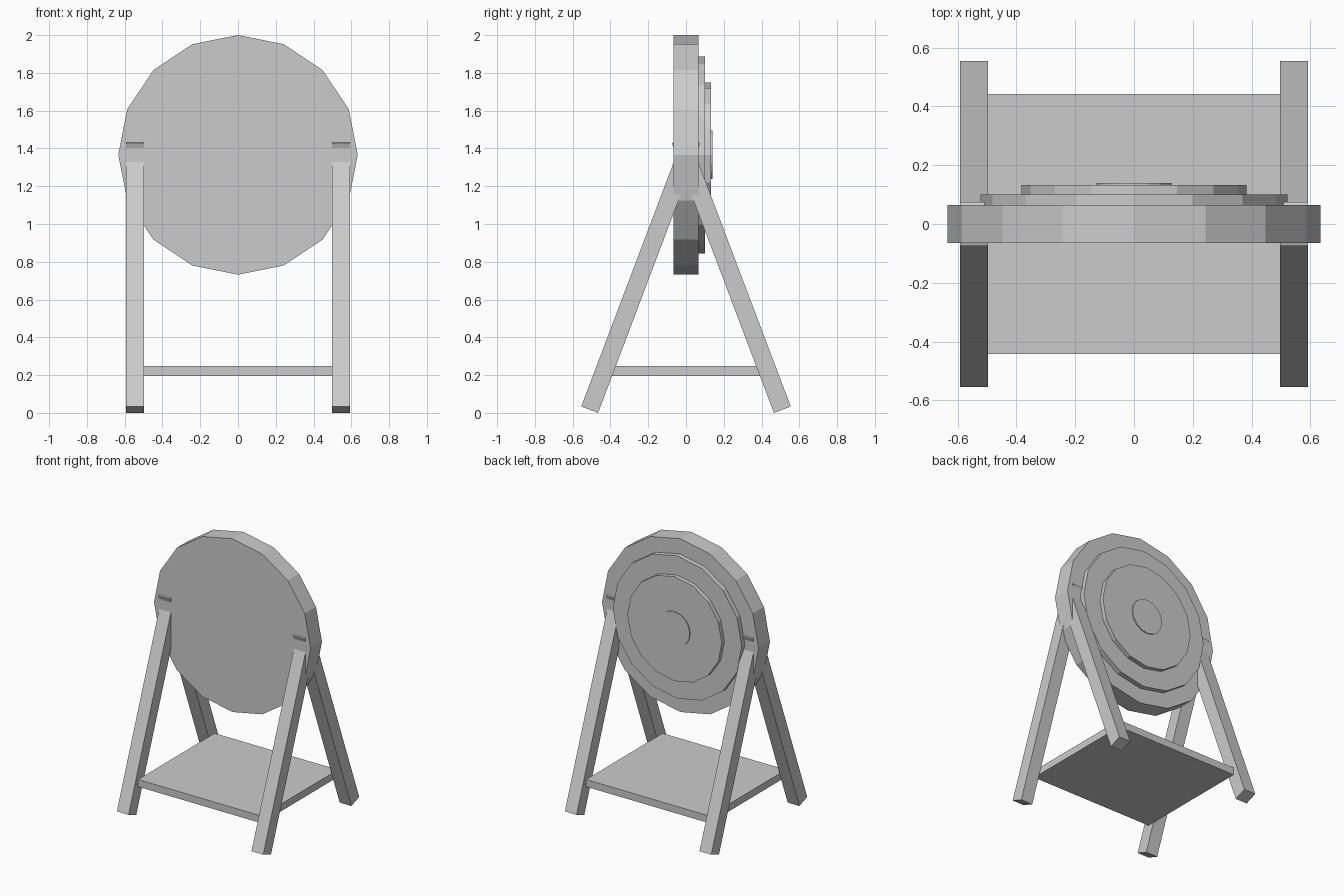
import bpy, bmesh, math
from mathutils import Matrix, Vector

if "Cube" in bpy.data.objects:
    bpy.data.objects.remove(bpy.data.objects["Cube"])


def make_object(name, bm):
    mesh = bpy.data.meshes.new(name)
    bmesh.ops.recalc_face_normals(bm, faces=bm.faces)
    bm.to_mesh(mesh)
    bm.free()
    ob = bpy.data.objects.new(name, mesh)
    bpy.context.collection.objects.link(ob)
    return ob


def box(name, center, size, rot=Matrix.Identity(4)):
    bm = bmesh.new()
    m = Matrix.Translation(center) @ rot @ Matrix.Diagonal((*size, 1))
    bmesh.ops.create_cube(bm, size=1, matrix=m)
    return make_object(name, bm)


def disc(name, radius, y0, y1, z=1.366, sides=16):
    bm = bmesh.new()
    m = Matrix.Translation((0, (y0 + y1) / 2, z)) @ Matrix.Rotation(math.pi / 2, 4, 'X')
    bmesh.ops.create_cone(bm, cap_ends=True, segments=sides, radius1=radius,
                          radius2=radius, depth=y1 - y0, matrix=m)
    return make_object(name, bm)


# Stepped target face, rings on the back (+y) side
disc("target_board", 0.634, -0.065, 0.065)
disc("outer_ring", 0.522, 0.06, 0.101)
disc("inner_ring", 0.382, 0.09, 0.132)
disc("bullseye", 0.128, 0.12, 0.139)

# Four leaning legs that cross inside the board
W, LENGTH, LEAN = 0.0955, 1.527, math.radians(20.73)
for side, sx in (("left", -1), ("right", 1)):
    for end, sy in (("front", -1), ("back", 1)):
        axis = Vector((0, -sy * math.sin(LEAN), math.cos(LEAN)))
        foot = Vector((sx * 0.545, sy * 0.51, W / 2 * math.sin(LEAN)))
        box(f"{end}_{side}_leg", foot + axis * LENGTH / 2, (0.095, W, LENGTH),
            Matrix.Rotation(sy * LEAN, 4, 'X'))

# Low shelf between the legs
box("shelf", (0, 0, 0.223), (0.998, 0.886, 0.053))
